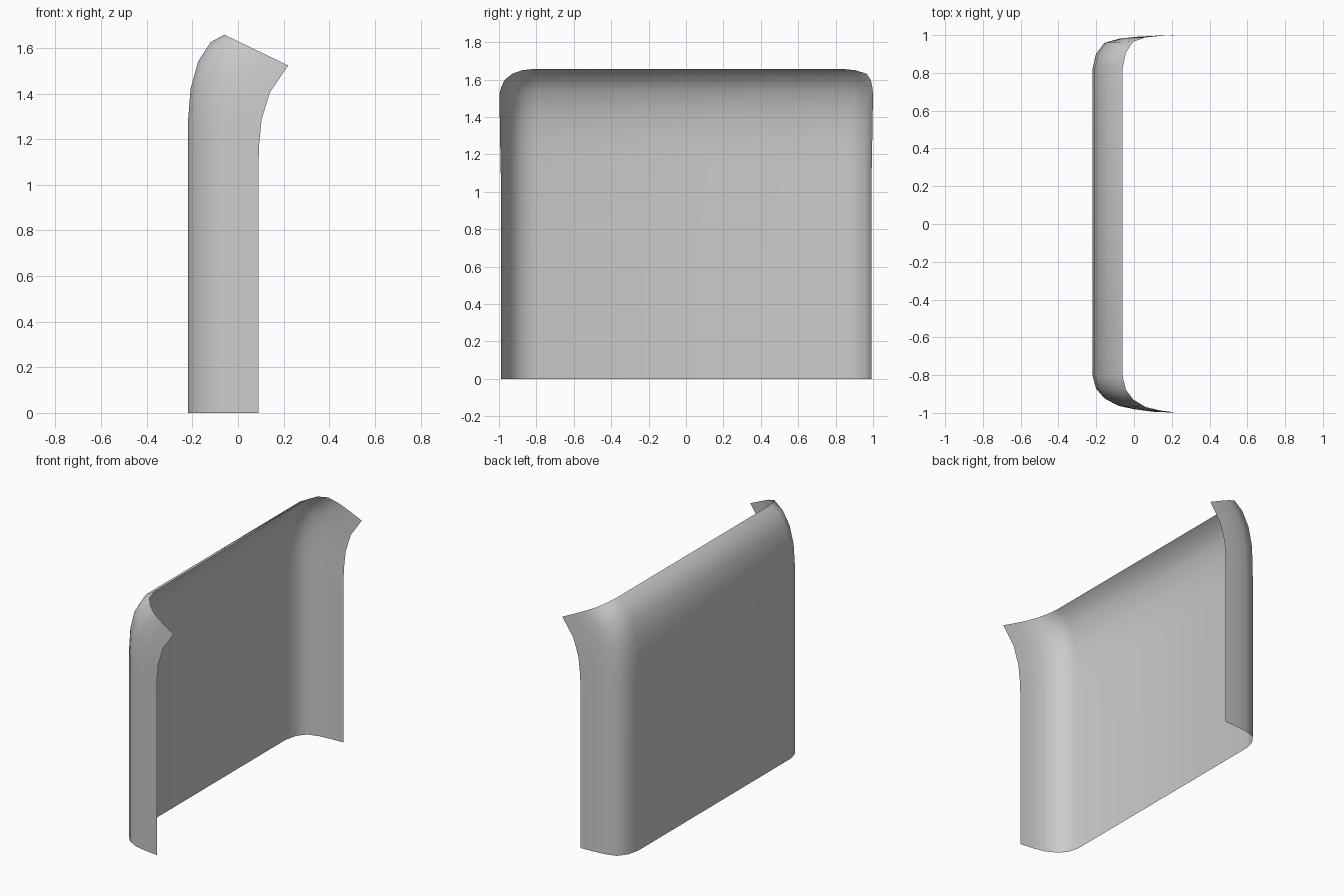
import bpy, bmesh

if "Cube" in bpy.data.objects:
    bpy.data.objects.remove(bpy.data.objects["Cube"])

# Plan profile of the curved panel: (y, blend from back face 0 to flange edge 1)
profile = [(-0.99, 1.0), (-0.98, 0.72), (-0.962, 0.44), (-0.922, 0.20), (-0.87, 0.06), (-0.80, 0.0),
           (0.0, 0.0),
           (0.82, 0.0), (0.90, 0.06), (0.958, 0.20), (0.98, 0.44), (0.988, 0.72), (0.992, 1.0)]

# Side path, bottom to top: (back x, back z, flange edge x, flange edge z)
stations = [(-0.22, 0.0, 0.09, 0.0),
            (-0.22, 0.60, 0.09, 0.50),
            (-0.22, 1.15, 0.09, 1.0),
            (-0.219, 1.28, 0.09, 1.08),
            (-0.208, 1.42, 0.092, 1.17),
            (-0.175, 1.54, 0.103, 1.285),
            (-0.12, 1.625, 0.14, 1.405),
            (-0.06, 1.658, 0.22, 1.523)]

# Loft the profile along the path as an open sheet
bm = bmesh.new()
rows = []
for i, (bx, bz, ex, ez) in enumerate(stations):
    flare = 1 + 0.008 * max(0, i - 3) / 4
    rows.append([bm.verts.new((bx + (ex - bx) * t,
                               max(-1, min(1, y * flare)),
                               bz + (ez - bz) * t)) for y, t in profile])
for low, high in zip(rows, rows[1:]):
    for j in range(len(profile) - 1):
        bm.faces.new((low[j], high[j], high[j + 1], low[j + 1]))
bmesh.ops.recalc_face_normals(bm, faces=bm.faces)
# Outer side faces away from the opening
bm.faces.ensure_lookup_table()
if min(bm.faces, key=lambda f: f.calc_center_median().x).normal.x > 0:
    bmesh.ops.reverse_faces(bm, faces=bm.faces)
for face in bm.faces:
    face.smooth = True

mesh = bpy.data.meshes.new("curved_back_panel")
bm.to_mesh(mesh)
bm.free()
panel = bpy.data.objects.new("curved_back_panel", mesh)
bpy.context.collection.objects.link(panel)
